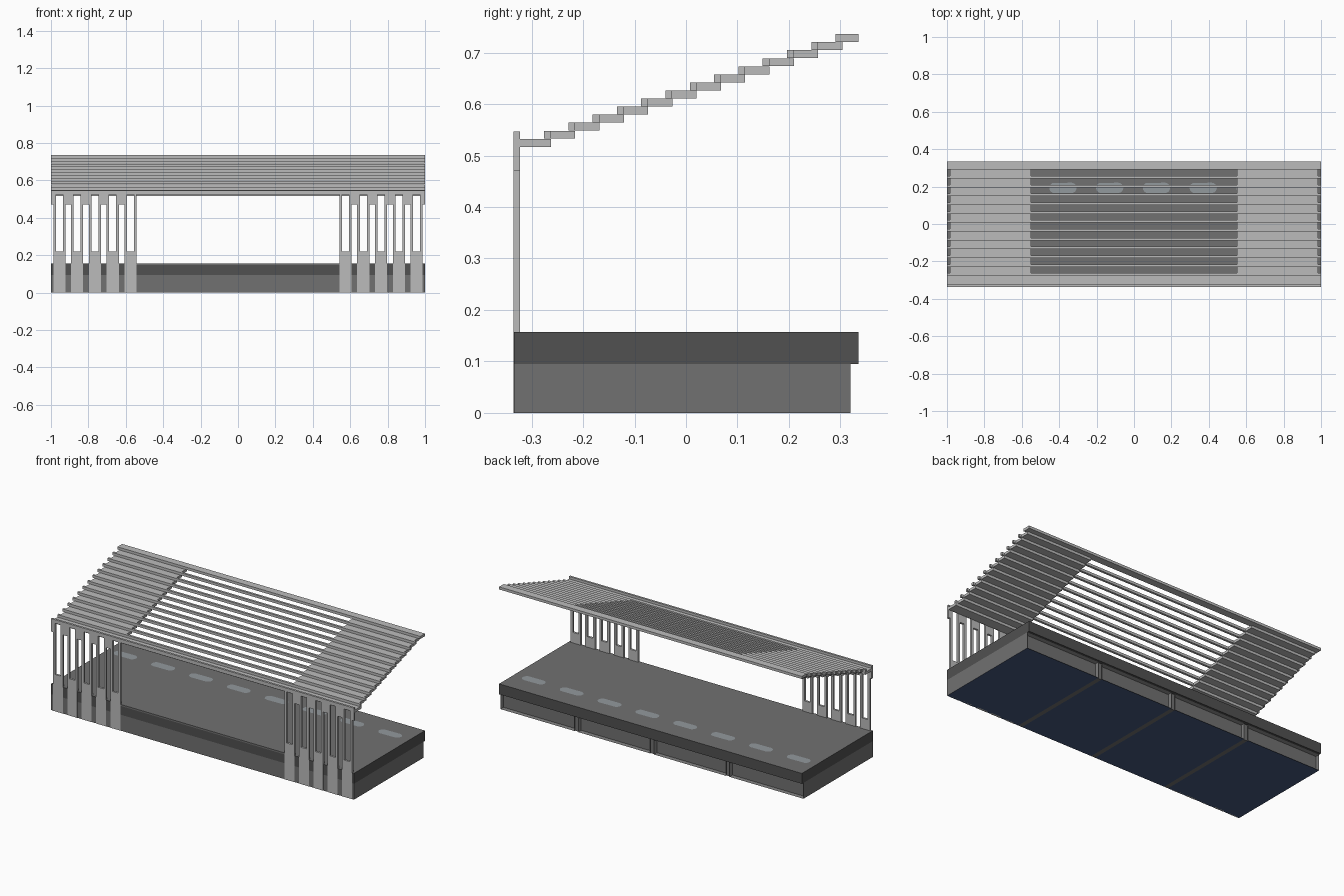
import bpy, bmesh, math

if "Cube" in bpy.data.objects:
    bpy.data.objects.remove(bpy.data.objects["Cube"])


def material(name, r, g, b):
    m = bpy.data.materials.new(name)
    m.diffuse_color = (r, g, b, 1)
    m.use_nodes = True
    m.node_tree.nodes["Principled BSDF"].inputs["Base Color"].default_value = m.diffuse_color
    return m


LIGHT = material("light grey", 0.50, 0.50, 0.50)
MID = material("mid grey", 0.165, 0.165, 0.165)
DARK = material("dark grey", 0.082, 0.082, 0.082)
NAVY = material("navy", 0.06, 0.10, 0.21)
SPOT = material("pale blue grey", 0.29, 0.32, 0.34)


def add_box(bm, x0, x1, y0, y1, z0, z1):
    """Axis aligned box; returns its faces."""
    verts = bmesh.ops.create_cube(bm, size=1)["verts"]
    for v in verts:
        v.co = ((x0 + x1) / 2 + v.co.x * (x1 - x0),
                (y0 + y1) / 2 + v.co.y * (y1 - y0),
                (z0 + z1) / 2 + v.co.z * (z1 - z0))
    return list({f for v in verts for f in v.link_faces})


def finish(name, bm, *mats):
    me = bpy.data.meshes.new(name)
    bm.normal_update()
    bm.to_mesh(me)
    bm.free()
    for m in mats:
        me.materials.append(m)
    ob = bpy.data.objects.new(name, me)
    bpy.context.collection.objects.link(ob)
    return ob


def boxes(name, mat, dims):
    bm = bmesh.new()
    for d in dims:
        add_box(bm, *d)
    return finish(name, bm, mat)


FRONT, BACK, BODY_BACK = -0.334, 0.335, 0.32
SLAB_Z, FLOOR_Z = 0.095, 0.157

# Platform body: four modules with recessed back panels and navy undersides
bm = bmesh.new()
for i in range(4):
    x0 = -1 + 0.5 * i + (0.013 if i else 0)
    x1 = -0.5 + 0.5 * i - (0.013 if i < 3 else 0)
    faces = add_box(bm, x0, x1, FRONT, BODY_BACK, 0, SLAB_Z)
    bm.normal_update()
    back = [f for f in faces if f.normal.y > 0.9]
    under = [f for f in faces if f.normal.z < -0.9]
    under[0].material_index = 1
    bmesh.ops.inset_region(bm, faces=back, thickness=0.011, depth=0)
    bmesh.ops.translate(bm, verts=back[0].verts, vec=(0, -0.015, 0))
finish("platform_body", bm, MID, NAVY)

# Divider walls between the modules
boxes("platform_dividers", MID,
      [(x - 0.013, x + 0.013, FRONT, BODY_BACK - 0.005, 0, SLAB_Z)
       for x in (-0.5, 0, 0.5)])

# Overhanging deck slab with a lighter walking surface
bm = bmesh.new()
faces = add_box(bm, -1, 1, FRONT, BACK, SLAB_Z, FLOOR_Z)
bm.normal_update()
for f in faces:
    f.material_index = 1 if f.normal.z > 0.9 else 0
finish("deck_slab", bm, DARK, MID)

# Slim edge strip along the front of the deck
boxes("deck_edge_strip", MID, [(-0.55, 0.55, -0.335, FRONT + 0.001, 0.148, FLOOR_Z)])

# Pale oval floor markings
bm = bmesh.new()
for i in range(8):
    pts = []
    for k in range(16):
        a = 2 * math.pi * k / 16
        side = 1 if math.cos(a) > 0 else -1
        pts.append(bm.verts.new((-0.88 + 0.25 * i + side * 0.045 + 0.028 * math.cos(a),
                                 0.193 + 0.028 * math.sin(a), FLOOR_Z + 0.0015)))
    bm.faces.new(pts)
finish("floor_markings", bm, SPOT)

# Front screens: zigzag posts, solid at the foot and bridged at the head
Y0, Y1 = -0.3355, -0.323
HALF, GAP = 0.0325, 0.0185
centres = [0.575 + 0.095 * i for i in range(5)]
parts = [(-1, 1, Y0, Y1, 0.525, 0.547)]
for s in (-1, 1):
    def span(a, b, z0, z1):
        lo, hi = sorted((s * a, s * b))
        parts.append((lo, hi, Y0, Y1, z0, z1))
    for i, c in enumerate(centres):
        span(c - HALF, c + HALF, 0, 0.22)
        span(c - HALF, c - GAP, 0.22, 0.525)
        span(c + GAP, c + HALF, 0.22, 0.525)
        end = centres[i + 1] - HALF if i < 4 else 1
        span(c + HALF, end, 0.47, 0.525)
boxes("front_screens", LIGHT, parts)

# Stepped canopy: full-length bars, with planks at both ends
N, STEP_Y, STEP_Z, BAR = 14, 0.0472, 0.01565, 0.013
bars, planks = [], []
for i in range(N):
    y, z = -0.323 + STEP_Y * i, 0.517 + STEP_Z * i
    bars.append((-1, 1, y, y + BAR, z, z + 0.0155))
    y_end = min(y + 0.0605, BACK)
    if i in (0, N - 1):
        planks.append((-1, 1, y + BAR, y_end, z, z + 0.0155))
    else:
        for lo, hi in ((-0.985, -0.55), (0.55, 0.985)):
            planks.append((lo, hi, y + BAR, y_end, z, z + 0.0155))
boxes("canopy_bars", LIGHT, bars)
boxes("canopy_planks", LIGHT, planks)
